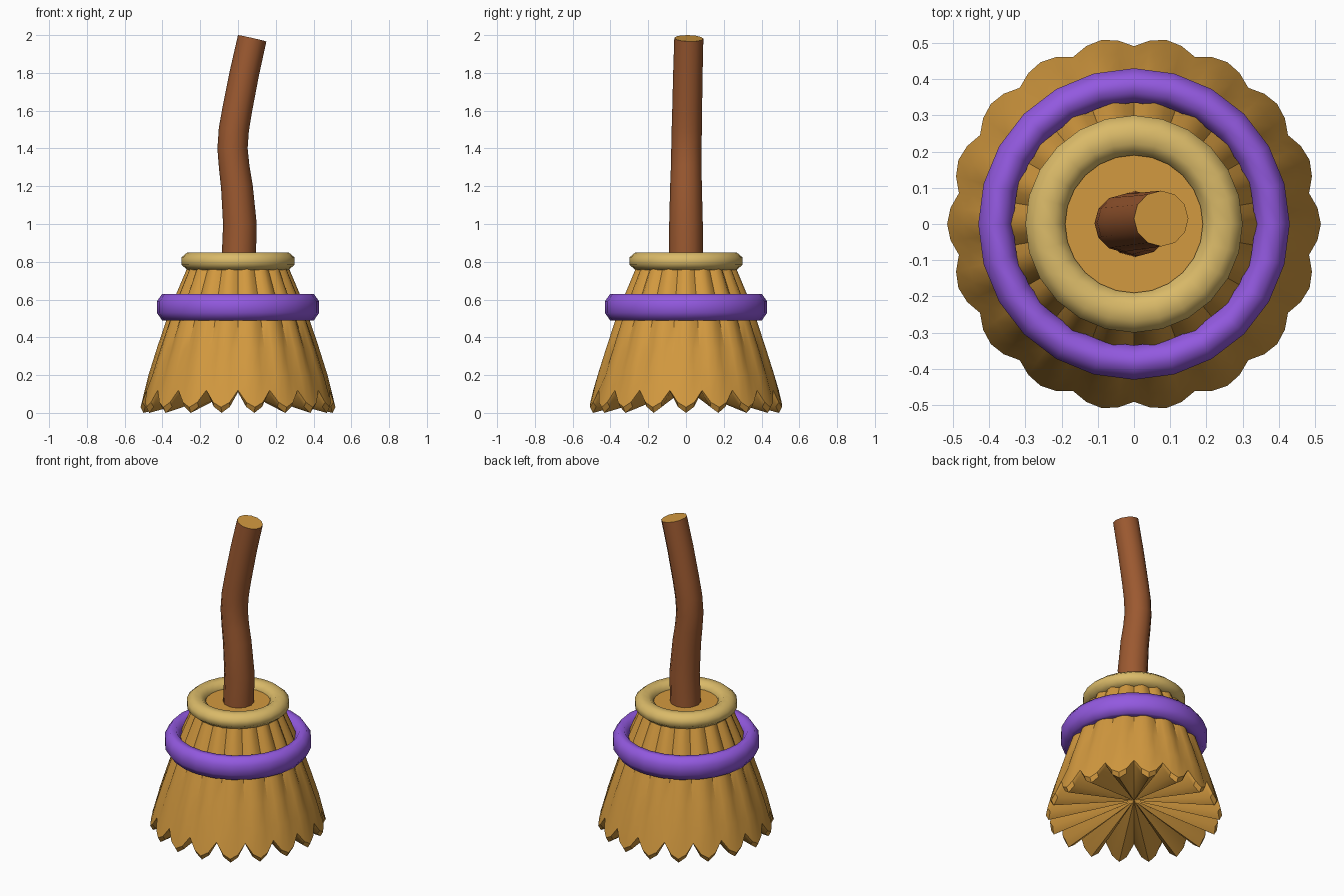
import bpy
import math
from mathutils import Vector

cube = bpy.data.objects.get("Cube")
if cube:
    bpy.data.objects.remove(cube, do_unlink=True)


def material(name, rgb):
    mat = bpy.data.materials.new(name)
    mat.use_nodes = True
    mat.diffuse_color = (*rgb, 1)
    mat.node_tree.nodes["Principled BSDF"].inputs["Base Color"].default_value = (*rgb, 1)
    return mat


STRAW = material("golden straw", (0.65, 0.32, 0.05))
WOOD = material("brown wood", (0.33, 0.10, 0.03))
PURPLE = material("purple band", (0.29, 0.10, 0.74))
TAN = material("pale rope", (0.70, 0.49, 0.14))


def loft(name, rings, mats, ends=None, closed=False):
    """Skin rings of points; ends are cap centres, closed joins last ring to first."""
    n = len(rings[0])
    verts = [p for ring in rings for p in ring]
    faces = []
    for i in range(len(rings) if closed else len(rings) - 1):
        a, b = i * n, (i + 1) % len(rings) * n
        for j in range(n):
            k = (j + 1) % n
            faces.append((a + j, a + k, b + k, b + j))
    if ends:
        low, high, last = len(verts), len(verts) + 1, (len(rings) - 1) * n
        verts += ends
        for j in range(n):
            k = (j + 1) % n
            faces += [(low, k, j), (high, last + j, last + k)]
    mesh = bpy.data.meshes.new(name)
    mesh.from_pydata(verts, [], faces)
    obj = bpy.data.objects.new(name, mesh)
    bpy.context.collection.objects.link(obj)
    for mat in mats:
        mesh.materials.append(mat)
    bpy.ops.object.select_all(action="DESELECT")
    obj.select_set(True)
    bpy.context.view_layer.objects.active = obj
    bpy.ops.object.shade_smooth_by_angle(angle=math.radians(35))
    return obj


# Pleated bristle skirt: height, radius, pleat depth, lift of the hem between tufts
TUFTS = 18
profile = [(0, 0.50, 0.025, 0.11), (0.03, 0.516, 0.025, 0.09),
           (0.20, 0.474, 0.016, 0), (0.34, 0.43, 0.019, 0),
           (0.49, 0.38, 0.024, 0), (0.63, 0.327, 0.024, 0),
           (0.76, 0.272, 0.022, 0), (0.81, 0.25, 0.02, 0)]
rings = []
for z, radius, depth, lift in profile:
    ring = []
    for j in range(TUFTS * 4):
        t = math.tau * j / (TUFTS * 4)
        valley = 1 - abs(math.cos(t * TUFTS / 2))
        r = radius - depth * valley
        ring.append((r * math.cos(t), r * math.sin(t), z + lift * valley))
    rings.append(ring)
loft("bristles", rings, [STRAW], ends=[(0, 0, 0.13), (0, 0, 0.81)])


# Rope rings with an eight-sided, slightly squared section
def band(name, inner, outer, bottom, top, mat, sides=24, section=8):
    fit = 1 / math.cos(math.pi / section)
    rings = []
    for i in range(section):
        a = math.tau * (i + 0.5) / section
        r = (inner + outer) / 2 + (outer - inner) / 2 * fit * math.cos(a)
        z = (bottom + top) / 2 + (top - bottom) / 2 * fit * math.sin(a)
        rings.append([(r * math.cos(math.tau * j / sides),
                       r * math.sin(math.tau * j / sides), z) for j in range(sides)])
    obj = loft(name, rings, [mat], closed=True)
    obj.data.polygons.foreach_set("use_smooth", [True] * len(obj.data.polygons))
    for edge in obj.data.edges:
        edge.use_edge_sharp = False


band("lower_band", 0.335, 0.43, 0.49, 0.63, PURPLE)
band("top_band", 0.19, 0.30, 0.757, 0.85, TAN)

# Bent wooden handle: x, y, z, radius along its path
path = [(0.003, 0, 0.78, 0.091), (0.01, 0, 1.0, 0.089), (-0.006, 0, 1.2, 0.084),
        (-0.02, 0.001, 1.3, 0.081), (-0.029, 0.002, 1.4, 0.08),
        (-0.022, 0.004, 1.5, 0.08), (-0.005, 0.006, 1.6, 0.079),
        (0.034, 0.01, 1.8, 0.078), (0.075, 0.015, 1.983, 0.077)]
points = [Vector(p[:3]) for p in path]
rings = []
for i, p in enumerate(points):
    tangent = (points[min(i + 1, len(points) - 1)] - points[max(i - 1, 0)]).normalized()
    side = Vector((0, 1, 0)).cross(tangent).normalized()
    up = tangent.cross(side)
    r = path[i][3]
    rings.append([p + r * (math.cos(a) * side + math.sin(a) * up)
                  for a in (math.tau * j / 12 for j in range(12))])
handle = loft("handle", rings, [WOOD, STRAW], ends=[points[0], points[-1]])
for face in handle.data.polygons:
    if face.normal.z > 0.8:
        face.material_index = 1
